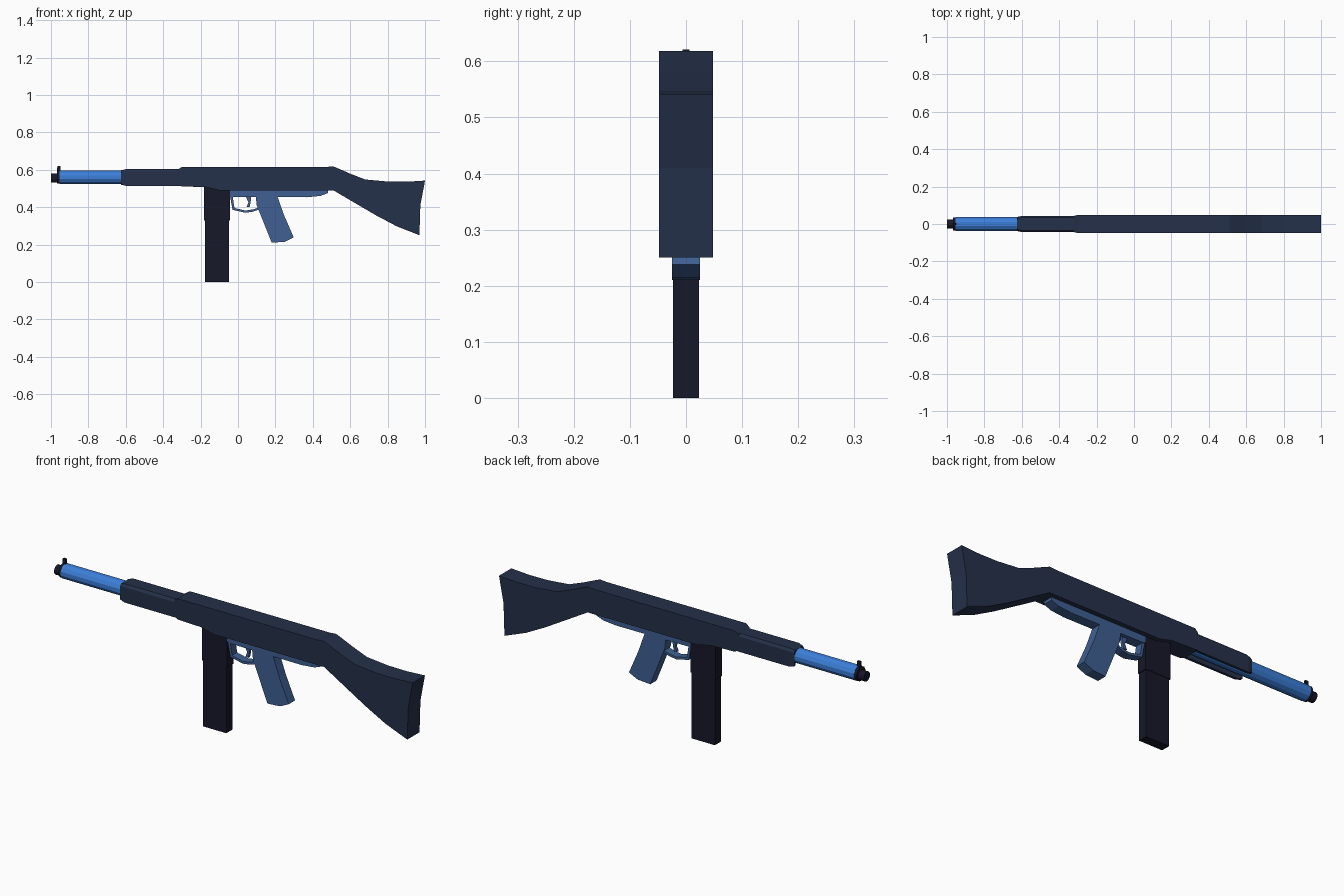
import bpy, bmesh, math
from mathutils import Matrix

if "Cube" in bpy.data.objects:
    bpy.data.objects.remove(bpy.data.objects["Cube"])


def material(name, rgb):
    m = bpy.data.materials.new(name)
    m.diffuse_color = (*rgb, 1)
    m.use_nodes = True
    m.node_tree.nodes["Principled BSDF"].inputs["Base Color"].default_value = m.diffuse_color
    return m


NAVY = material("navy", (0.018, 0.030, 0.067))
BLUE = material("bright_blue", (0.045, 0.21, 0.69))
STEEL = material("steel_blue", (0.05, 0.115, 0.29))
BLACK = material("near_black", (0.008, 0.009, 0.022))


def finish(name, bm, mat):
    bmesh.ops.recalc_face_normals(bm, faces=bm.faces)
    mesh = bpy.data.meshes.new(name)
    bm.to_mesh(mesh)
    bm.free()
    mesh.materials.append(mat)
    obj = bpy.data.objects.new(name, mesh)
    bpy.context.collection.objects.link(obj)
    return obj


def plate(name, points, half, mat):
    """Extrude an x-z side profile to +-half in y."""
    bm = bmesh.new()
    face = bm.faces.new([bm.verts.new((x, -half, z)) for x, z in points])
    ext = bmesh.ops.extrude_face_region(bm, geom=[face])["geom"]
    bmesh.ops.translate(bm, vec=(0, 2 * half, 0),
                        verts=[v for v in ext if isinstance(v, bmesh.types.BMVert)])
    return finish(name, bm, mat)


def box(name, x0, x1, half, z0, z1, mat):
    return plate(name, [(x0, z0), (x1, z0), (x1, z1), (x0, z1)], half, mat)


def tube(name, x0, x1, r, mat, sides=12, z=0.56):
    bm = bmesh.new()
    bmesh.ops.create_cone(bm, cap_ends=True, segments=sides, radius1=r, radius2=r, depth=x1 - x0,
                          matrix=Matrix.Translation(((x0 + x1) / 2, 0, z))
                          @ Matrix.Rotation(math.pi / 2, 4, 'Y')
                          @ Matrix.Rotation(math.pi / sides, 4, 'Z'))
    return finish(name, bm, mat)


def strip(name, path, thick, half, mat):
    """Thin band following an open x-z path."""
    top = [(x, z + thick) for x, z in reversed(path)]
    return plate(name, path + top, half, mat)


# Receiver and stock in one continuous side profile
body = plate("receiver_and_stock", [
    (-0.32, 0.602), (-0.30, 0.615), (0.47, 0.615), (0.51, 0.618), (0.60, 0.579),
    (0.68, 0.548), (0.80, 0.537), (0.90, 0.536), (1.0, 0.542), (0.975, 0.41),
    (0.97, 0.25), (0.85, 0.297), (0.74, 0.355), (0.60, 0.437), (0.51, 0.49),
    (-0.10, 0.49), (-0.17, 0.507), (-0.30, 0.511), (-0.32, 0.518)], 0.0485, NAVY)
for v in body.data.vertices:
    if v.co.x < -0.31:
        v.co.y *= 0.9

# Handguard: a channel open underneath, with a chamfered front end
bm = bmesh.new()
section = [(-0.043, 0.514), (-0.043, 0.590), (-0.034, 0.603), (0.034, 0.603), (0.043, 0.590),
           (0.043, 0.514), (0.030, 0.514), (0.030, 0.585), (-0.030, 0.585), (-0.030, 0.514)]
rings = []
for x, s in ((-0.625, 0.87), (-0.60, 1.0), (-0.30, 1.0)):
    rings.append([bm.verts.new((x, y * s, 0.56 + (z - 0.56) * s)) for y, z in section])
for a, b in zip(rings, rings[1:]):
    for i in range(len(section)):
        j = (i + 1) % len(section)
        bm.faces.new((a[i], a[j], b[j], b[i]))
bm.faces.new(rings[0])
bm.faces.new(rings[-1])
finish("handguard", bm, NAVY)

# Barrel, collar, muzzle and front sight
tube("barrel", -0.955, -0.30, 0.0375, BLUE)
tube("muzzle_collar", -0.968, -0.95, 0.036, BLACK)
tube("muzzle", -1.0, -0.96, 0.025, BLACK, z=0.555)
plate("front_sight", [(-0.968, 0.58), (-0.95, 0.58), (-0.95, 0.621), (-0.966, 0.621)], 0.006, BLACK)

# Magazine with its wider well
box("magazine", -0.176, -0.048, 0.0235, 0.0, 0.36, BLACK)
box("magazine_well", -0.182, -0.043, 0.026, 0.33, 0.51, BLACK)

# Lower frame and pistol grip
plate("lower_frame", [
    (-0.045, 0.495), (0.48, 0.495), (0.48, 0.475), (0.44, 0.46), (0.37, 0.453),
    (-0.03, 0.455), (-0.045, 0.46)], 0.025, STEEL)
plate("pistol_grip", [
    (0.095, 0.46), (0.21, 0.46), (0.245, 0.36), (0.298, 0.238), (0.25, 0.215),
    (0.18, 0.21), (0.10, 0.41)], 0.025, STEEL)

# Trigger guard and trigger
plate("trigger_guard_post", [(-0.043, 0.46), (-0.029, 0.46), (-0.018, 0.39), (-0.03, 0.39)], 0.02, STEEL)
strip("trigger_guard", [(-0.03, 0.386), (0.04, 0.370), (0.08, 0.376), (0.115, 0.388)],
      0.012, 0.02, STEEL)
plate("trigger", [
    (0.04, 0.46), (0.07, 0.46), (0.068, 0.43), (0.062, 0.40),
    (0.045, 0.40), (0.056, 0.425)], 0.007, STEEL)
